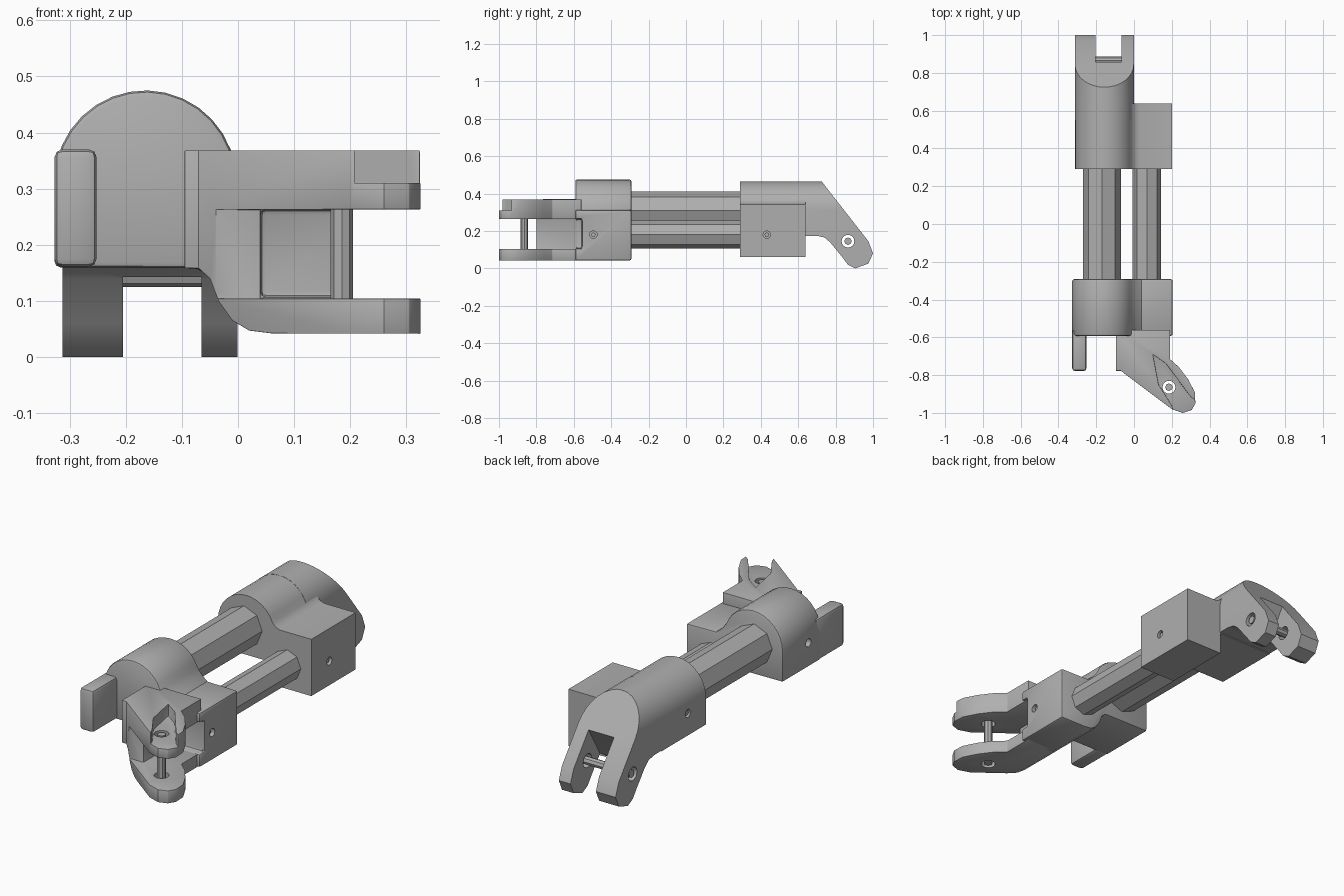
import bpy, bmesh, math
from mathutils import Vector

cube = bpy.data.objects.get("Cube")
if cube:
    bpy.data.objects.remove(cube, do_unlink=True)

grey = bpy.data.materials.new("mid grey")
grey.use_nodes = True
COLOUR = (0.43, 0.43, 0.43, 1)
grey.diffuse_color = COLOUR
grey.node_tree.nodes["Principled BSDF"].inputs["Base Color"].default_value = COLOUR


def prism(name, points, axis, start, end):
    """Extrude a 2D outline along an axis."""
    place = {"x": lambda p, t: (t, p[0], p[1]),
             "y": lambda p, t: (p[0], t, p[1]),
             "z": lambda p, t: (p[0], p[1], t)}[axis]
    bm = bmesh.new()
    face = bm.faces.new([bm.verts.new(place(p, start)) for p in points])
    out = bmesh.ops.extrude_face_region(bm, geom=[face])
    shift = Vector(place((0, 0), end - start))
    bmesh.ops.translate(bm, vec=shift,
                        verts=[v for v in out["geom"] if isinstance(v, bmesh.types.BMVert)])
    bmesh.ops.recalc_face_normals(bm, faces=bm.faces)
    mesh = bpy.data.meshes.new(name)
    bm.to_mesh(mesh)
    bm.free()
    mesh.materials.append(grey)
    obj = bpy.data.objects.new(name, mesh)
    bpy.context.collection.objects.link(obj)
    return obj


def arc(cx, cy, r, a0, a1, steps):
    return [(cx + r * math.cos(math.radians(a0 + (a1 - a0) * i / steps)),
             cy + r * math.sin(math.radians(a0 + (a1 - a0) * i / steps)))
            for i in range(steps + 1)]


def rod(name, cx, cy, r, axis, start, end, sides=16):
    return prism(name, arc(cx, cy, r, 0, 360, sides)[:-1], axis, start, end)


def rect(x0, y0, x1, y1):
    return [(x0, y0), (x1, y0), (x1, y1), (x0, y1)]


def activate(obj):
    bpy.ops.object.select_all(action="DESELECT")
    bpy.context.view_layer.objects.active = obj
    obj.select_set(True)


def combine(obj, tool, operation="DIFFERENCE"):
    activate(obj)
    mod = obj.modifiers.new("cut", "BOOLEAN")
    mod.operation, mod.object, mod.solver = operation, tool, "EXACT"
    bpy.ops.object.modifier_apply(modifier=mod.name)
    bpy.data.objects.remove(tool, do_unlink=True)


def soften(obj, width=0.0):
    activate(obj)
    if width:
        mod = obj.modifiers.new("round", "BEVEL")
        mod.width, mod.segments = width, 2
        mod.limit_method, mod.angle_limit = "ANGLE", math.radians(40)
        bpy.ops.object.modifier_apply(modifier=mod.name)
    bpy.ops.object.shade_smooth_by_angle(angle=math.radians(32))


# Octagonal tubes
rod("large_tube", -0.17, 0.31, 0.1, "y", -0.4, 0.4, 8)
rod("small_tube", 0.068, 0.18, 0.075, "y", -0.4, 0.4, 8)

# Rear clamp: domed sleeve blended into a square block
rear = prism("rear_clamp",
             [(-0.312, 0.17)] + arc(-0.157, 0.31, 0.155, 180, 22, 14)
             + [(0.004, 0.35), (0.03, 0.342), (0.2, 0.342),
                (0.2, 0.06), (-0.003, 0.06), (-0.003, 0.17)], "y", 0.29, 0.638)

# Rear fork: bent side profile trimmed to the dome, then slotted and drilled
rear_fork = prism("rear_fork",
                  [(0.55, 0.465), (0.725, 0.465), (0.975, 0.145), (1.0, 0.08),
                   (0.975, 0.025), (0.905, 0.0), (0.865, 0.02), (0.835, 0.06),
                   (0.77, 0.14), (0.74, 0.165), (0.7, 0.174), (0.55, 0.174)],
                  "x", -0.5, 0.2)
combine(rear_fork, prism("trim", [(-0.313, -0.1)] + arc(-0.157, 0.31, 0.156, 180, 0, 16)
                         + [(-0.001, -0.1)], "y", 0.5, 1.2), "INTERSECT")
combine(rear_fork, prism("slot", [(0.93, 0.41), (0.855, 0.29), (0.76, 0.13), (0.7, -0.1),
                                  (1.1, -0.1), (1.1, 0.41)], "x", -0.205, -0.065))
combine(rear_fork, rod("hole", 0.866, 0.145, 0.034, "x", -0.5, 0.2))
soften(rear_fork)
soften(rod("rear_pin", 0.866, 0.145, 0.02, "x", -0.308, -0.006, 8))

# Front clamp: domed sleeve and block with a rounded lower corner
under = [(0.06, 0.042), (0.02, 0.047), (-0.01, 0.065), (-0.035, 0.1),
         (-0.05, 0.14), (-0.07, 0.158)]
front = prism("front_clamp",
              [(-0.327, 0.16)] + arc(-0.165, 0.313, 0.162, 180, 20, 14)
              + [(0.01, 0.34), (0.04, 0.315), (0.205, 0.312), (0.205, 0.042)] + under,
              "y", -0.592, -0.292)
combine(front, prism("recess", rect(0.04, 0.107, 0.4, 0.263), "y", -0.8, -0.555))

# Side prong
soften(prism("side_prong", rect(-0.327, -0.778, -0.252, -0.56), "z", 0.161, 0.37), 0.014)

# Front fork: angled outline trimmed to the front profile
front_fork = prism("front_fork",
                   [(-0.095, -0.56), (-0.095, -0.777), (-0.07, -0.777), (0.2, -0.98),
                    (0.26, -1.0), (0.305, -0.985), (0.325, -0.95), (0.322, -0.89),
                    (0.285, -0.82), (0.24, -0.76), (0.19, -0.715), (0.19, -0.56)],
                   "z", 0.0, 0.5)
combine(front_fork, prism("trim", [(-0.2, 0.16), (-0.2, 0.368), (0.5, 0.368), (0.5, 0.041)]
                          + under, "y", -1.2, -0.3), "INTERSECT")
# Gap between the upper and lower jaws
combine(front_fork, prism("gap", [(0.04, -0.5), (0.04, -0.8), (-0.2, -0.8), (-0.2, -1.1),
                                  (0.5, -1.1), (0.5, -0.5)], "z", 0.104, 0.263))
# Sunken seat for the pin beside the raised rib
combine(front_fork, prism("seat", [(0.1, -0.69), (0.17, -0.74), (0.3, -0.915), (0.4, -0.99),
                                   (0.4, -1.1), (0.25, -1.1), (0.2, -0.96), (0.13, -0.85)],
                          "z", 0.31, 0.5))
soften(front_fork, 0.01)
combine(front_fork, rod("hole", 0.185, -0.864, 0.034, "z", -0.1, 0.5))
soften(front_fork)
soften(rod("front_pin", 0.185, -0.864, 0.02, "z", 0.046, 0.308, 8))

# Sunken set screws on both sides of each clamp
soften(front, 0.01)
for label, body, y in (("front", front, -0.495), ("rear", rear, 0.432)):
    for side, x, z in (("left", 0.203, 0.18), ("right", -0.32, 0.28)):
        sign = 1 if x > 0 else -1
        combine(body, rod("hole", y, z, 0.02, "x", x - sign * 0.03, x + sign * 0.05, 12))
        rod(label + "_" + side + "_screw", y, z, 0.012, "x",
            x - sign * 0.04, x - sign * 0.012, 8)
    soften(body)
